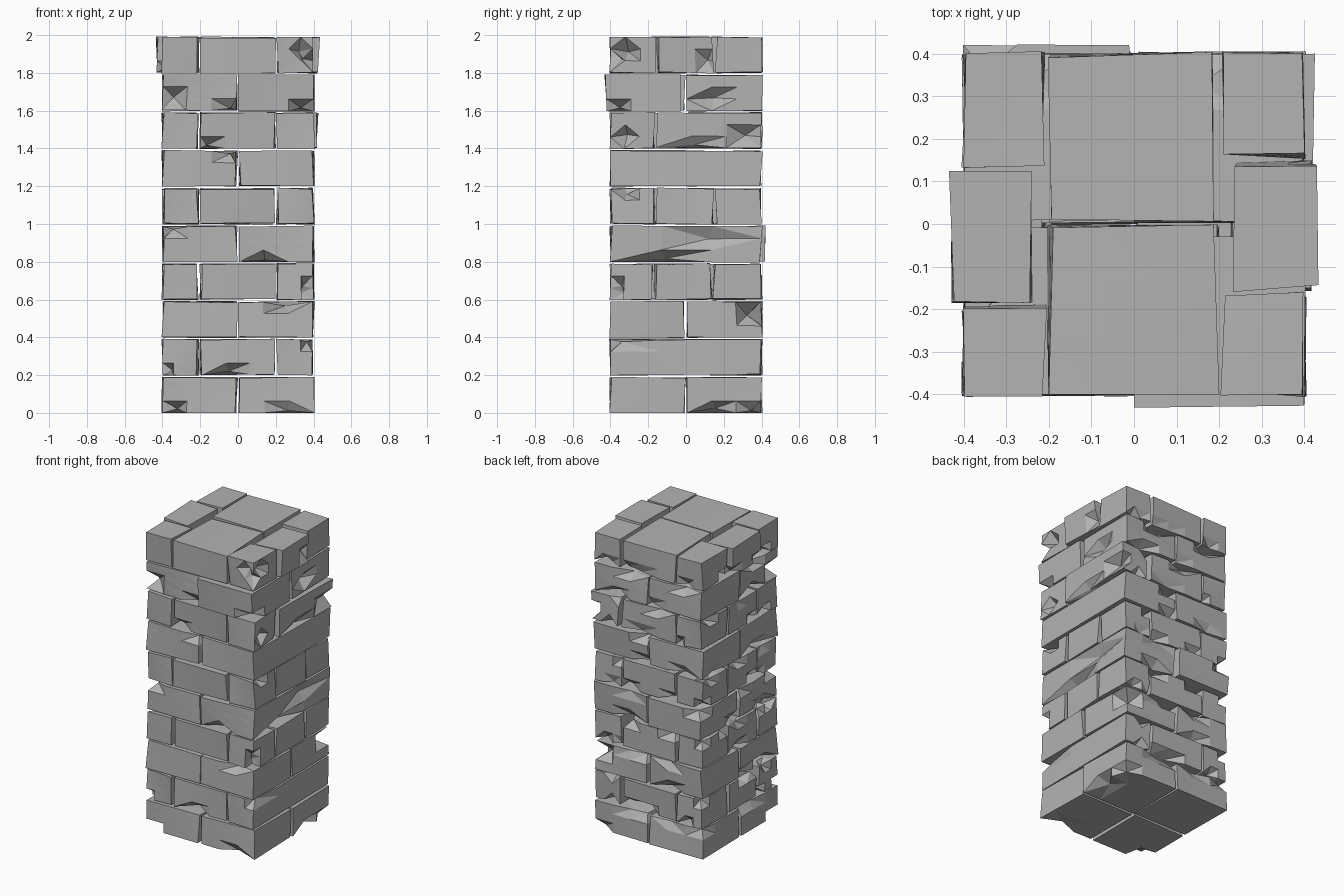
import bpy, bmesh, random
from mathutils import Vector

if "Cube" in bpy.data.objects:
    bpy.data.objects.remove(bpy.data.objects["Cube"])

random.seed(7)

stone = bpy.data.materials.new("grey stone")
stone.diffuse_color = (0.45, 0.45, 0.45, 1)
stone.use_nodes = True
stone.node_tree.nodes["Principled BSDF"].inputs["Base Color"].default_value = stone.diffuse_color

COURSE = 0.2       # course spacing
HEIGHT = 0.187     # block height
GAP = 0.008        # half joint width
HALF = 0.398       # half width of the pillar

# chipped spots on the front (x, z, depth) and the right side (y, z, depth)
FRONT_CHIPS = [(-.4, .0, .07), (.27, .0, .03), (-.38, .22, .05), (0, .2, .05), (.27, .56, .05),
               (.4, .6, .07), (-.39, .97, .04), (.1, .82, .04), (-.05, 1.38, .04),
               (-.18, 1.4, .05), (-.4, 1.65, .05), (-.03, 1.6, .04), (.39, 1.6, .06),
               (.33, 1.95, .05), (.4, 1.87, .05)]
RIGHT_CHIPS = [(.14, .0, .06), (.4, .0, .04), (-.3, .37, .04), (.38, .52, .06), (-.4, .6, .05),
               (-.1, .82, .05), (.1, .92, .03), (-.3, 1.17, .04), (-.33, 1.45, .04),
               (.38, 1.45, .06), (.05, 1.4, .03), (.15, 1.66, .04), (-.36, 1.94, .05),
               (.1, 1.86, .04)]
CHIPS = [(Vector((a, -.4, z)), d) for a, z, d in FRONT_CHIPS]
CHIPS += [(Vector((.4, a, z)), d) for a, z, d in RIGHT_CHIPS]
# blocks standing proud of the wall: (course, sign x, sign y) -> shift
PROUD = {(8, 1, -1): (0, -.027), (9, -1, 0): (-.03, 0), (9, 1, 0): (.027, 0),
         (7, 1, 1): (.025, 0), (4, -1, 1): (0, .025), (4, 1, 1): (0, .015)}


def sign(v):
    return 0 if abs(v) < 0.09 else (1 if v > 0 else -1)


def block(course, index, x0, x1, y0, y1):
    """One rough stone: a jittered box, cut into a grid and chipped."""
    z0 = course * COURSE
    cx, cy = (x0 + x1) / 2, (y0 + y1) / 2
    size = Vector((x1 - x0 - 2 * GAP, y1 - y0 - 2 * GAP, HEIGHT))
    mid = Vector((cx, cy, z0 + HEIGHT / 2))
    bm = bmesh.new()
    bmesh.ops.create_cube(bm, size=1)
    dx, dy = PROUD.get((course, sign(cx), sign(cy)), (0, 0))
    for v in bm.verts:
        v.co = Vector(a * b for a, b in zip(v.co, size)) + mid
        v.co += Vector((random.uniform(-.009, .009) + dx, random.uniform(-.009, .009) + dy,
                        random.uniform(-.004, .006) if v.co.z > 0.01 else 0))
    bmesh.ops.subdivide_edges(bm, edges=bm.edges[:], cuts=2, use_grid_fill=True)

    def chip(v, depth):
        move = (mid - v.co).normalized() * depth
        # push straight in from the exposed face as well
        if abs(v.co.x) > .37:
            move.x -= sign(v.co.x) * depth * .5
        if abs(v.co.y) > .37:
            move.y -= sign(v.co.y) * depth * .5
        v.co += move

    for p, depth in CHIPS:
        if int(p.z / COURSE + 1e-4) == course and x0 - .01 <= p.x <= x1 + .01 and y0 - .01 <= p.y <= y1 + .01:
            chip(min(bm.verts, key=lambda v: (v.co - p).length), depth)
    # random chips along the exposed edges of the back and left sides
    edge = [v for v in bm.verts if (v.co.x < -.37 or v.co.y > .37)
            and v.co.y > -.35 and v.co.x < .35
            and abs(v.co.z - mid.z) > .07 and 0.01 < v.co.z < 1.97]
    if edge:
        for v in random.sample(edge, min(2, len(edge))):
            chip(v, random.uniform(.015, .06))
    bmesh.ops.triangulate(bm, faces=bm.faces[:])
    bmesh.ops.recalc_face_normals(bm, faces=bm.faces[:])
    name = f"course_{course + 1}_stone_{index + 1}"
    me = bpy.data.meshes.new(name)
    bm.to_mesh(me)
    bm.free()
    me.materials.append(stone)
    bpy.context.collection.objects.link(bpy.data.objects.new(name, me))


# right-hand joints of each course, bottom to top
RIGHT_JOINTS = [[0], [], [0], [-.17, .14], [], [-.16, .15], [], [-.16], [0], [-.16, .15]]

for c in range(10):
    if c % 2 == 0:      # two columns wide
        columns = [(-HALF, 0, [0]), (0, HALF, RIGHT_JOINTS[c])]
    else:               # three columns wide
        columns = [(-HALF, -.205, [-.19, .125]), (-.205, .2, [0]), (.2, HALF, RIGHT_JOINTS[c])]
    i = 0
    for xa, xb, joints in columns:
        ys = [-HALF] + joints + [HALF]
        for ya, yb in zip(ys, ys[1:]):
            # outer sides keep their full extent, joints get the gap
            block(c, i, xa - GAP * (xa == -HALF), xb + GAP * (xb == HALF),
                  ya - GAP * (ya == -HALF), yb + GAP * (yb == HALF))
            i += 1
